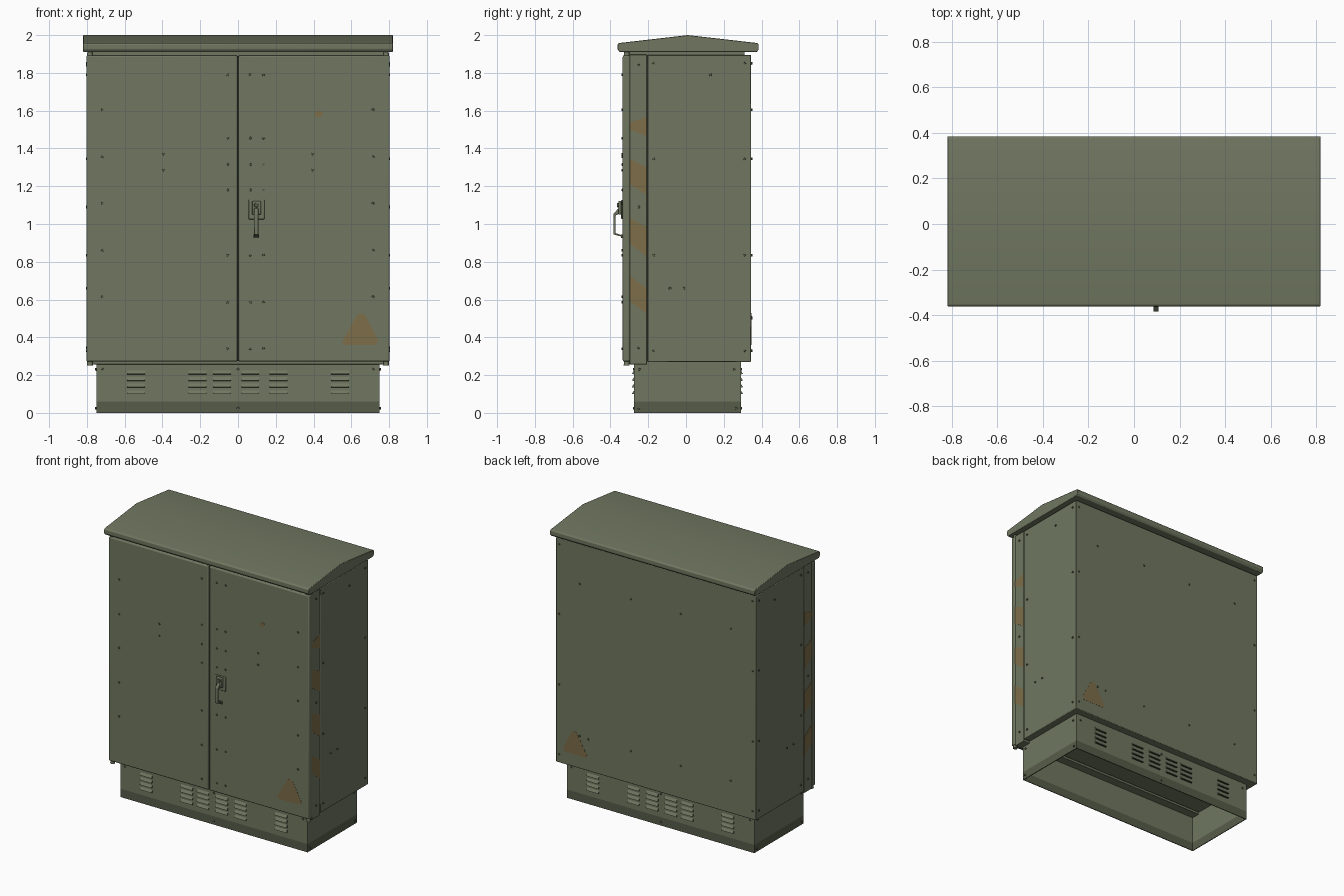
import bpy, bmesh, math
from mathutils import Matrix, Vector

if "Cube" in bpy.data.objects:
    bpy.data.objects.remove(bpy.data.objects["Cube"])


def material(name, rgb):
    m = bpy.data.materials.new(name)
    m.diffuse_color = (*rgb, 1)
    m.use_nodes = True
    m.node_tree.nodes["Principled BSDF"].inputs["Base Color"].default_value = m.diffuse_color
    return m


GREEN = material("olive green paint", (0.162, 0.185, 0.118))
GRIME = material("grimy green paint", (0.095, 0.108, 0.068))
BOLT = material("dark green bolts", (0.09, 0.10, 0.065))
DARK = material("dark gap", (0.03, 0.034, 0.022))
RUST = material("faded orange sticker", (0.205, 0.153, 0.068))


def finish(name, bm, mats, bevel=0, smooth=True):
    bmesh.ops.recalc_face_normals(bm, faces=bm.faces)
    me = bpy.data.meshes.new(name)
    bm.to_mesh(me)
    bm.free()
    ob = bpy.data.objects.new(name, me)
    bpy.context.collection.objects.link(ob)
    for m in mats:
        me.materials.append(m)
    if bevel:
        b = ob.modifiers.new("bevel", 'BEVEL')
        b.width, b.segments, b.limit_method = bevel, 2, 'ANGLE'
    if smooth:
        bpy.ops.object.select_all(action='DESELECT')
        ob.select_set(True)
        bpy.context.view_layer.objects.active = ob
        bpy.ops.object.shade_smooth_by_angle(angle=math.radians(35))
    return ob


def add_box(bm, x0, x1, y0, y1, z0, z1):
    mat = Matrix.Translation(((x0 + x1) / 2, (y0 + y1) / 2, (z0 + z1) / 2))
    mat = mat @ Matrix.Diagonal((x1 - x0, y1 - y0, z1 - z0, 1))
    bmesh.ops.create_cube(bm, size=1, matrix=mat)


def box(name, *dims, mat=GREEN, bevel=0):
    bm = bmesh.new()
    add_box(bm, *dims)
    return finish(name, bm, [mat], bevel)


def add_prism(bm, pts, shift):
    """Extrude a flat polygon of 3D points along a vector."""
    a = [bm.verts.new(p) for p in pts]
    b = [bm.verts.new(Vector(p) + Vector(shift)) for p in pts]
    faces = [bm.faces.new(a), bm.faces.new(b[::-1])]
    for i in range(len(a)):
        j = (i + 1) % len(a)
        faces.append(bm.faces.new((a[i], a[j], b[j], b[i])))
    return faces


def add_rod(bm, pos, direction, r, depth, segs=8):
    rot = Vector(direction).to_track_quat('Z', 'Y').to_matrix().to_4x4()
    bmesh.ops.create_cone(bm, cap_ends=True, segments=segs, radius1=r, radius2=r * 0.85,
                          depth=depth, matrix=Matrix.Translation(pos) @ rot)


# Cabinet shell, door frame and the groove between them
box("cabinet_body", -0.80, 0.80, -0.203, 0.345, 0.27, 1.895, bevel=0.004)
box("frame_groove", -0.797, 0.797, -0.21, -0.198, 0.272, 1.893, mat=DARK)
box("door_frame", -0.80, 0.80, -0.298, -0.207, 0.256, 1.897, bevel=0.003)
box("roof_neck", -0.775, 0.775, -0.31, 0.31, 1.89, 1.918)

# Double doors with a dark gap
box("door_gap", -0.01, 0.01, -0.328, -0.295, 0.275, 1.89, mat=DARK)
for s, side in ((-1, "left"), (1, "right")):
    x0, x1 = sorted((s * 0.003, s * 0.803))
    box(side + "_door", x0, x1, -0.335, -0.296, 0.272, 1.893, bevel=0.008)
    # Hinge pins showing above and below the doors
    bm = bmesh.new()
    for z in (0.265, 1.898):
        add_rod(bm, (s * 0.784, -0.314, z), (0, 0, 1), 0.016, 0.028, 12)
    finish(side + "_hinge_pins", bm, [GREEN])

# Pitched roof
bm = bmesh.new()
prof = [(-0.362, 1.925), (-0.352, 1.911), (0.375, 1.911), (0.385, 1.925),
        (0.385, 1.951), (0.378, 1.958), (0.01, 2.0), (-0.355, 1.958), (-0.362, 1.951)]
add_prism(bm, [(-0.82, y, z) for y, z in prof], (1.64, 0, 0))
finish("roof", bm, [GREEN], bevel=0.003)

# Hollow plinth, grimy along the ground
bm = bmesh.new()
rings = [[bm.verts.new((x, y, z)) for x, y in
          ((-0.75, -0.275), (0.75, -0.275), (0.75, 0.29), (-0.75, 0.29))]
         for z in (0, 0.06, 0.272)]
for k in range(2):
    for i in range(4):
        j = (i + 1) % 4
        f = bm.faces.new((rings[k][i], rings[k][j], rings[k + 1][j], rings[k + 1][i]))
        f.material_index = 1 - k
plinth = finish("plinth", bm, [GREEN, GRIME], smooth=False)
sol = plinth.modifiers.new("wall", 'SOLIDIFY')
sol.thickness, sol.offset = 0.008, -1

# Ventilation louvres on plinth front and back, dark underneath
bm = bmesh.new()
for s, y in ((-1, -0.274), (1, 0.289)):
    for x in (-0.54, -0.215, -0.085, 0.065, 0.215, 0.54):
        for z in (0.21, 0.175, 0.14, 0.105):
            pts = [(x - 0.047, y, z + 0.016), (x - 0.047, y + s * 0.013, z - 0.004),
                   (x - 0.047, y, z - 0.006)]
            add_prism(bm, pts, (0.094, 0, 0))[3].material_index = 1
finish("louvres", bm, [GREEN, DARK], smooth=False)

# Bolts on every side
bm = bmesh.new()


def bolts(axis, level, spots):
    sign = 1 if level > 0 else -1
    for a, z in spots:
        pos, d = ((a, level, z), (0, sign, 0)) if axis == 'y' else ((level, a, z), (sign, 0, 0))
        add_rod(bm, pos, d, 0.0075, 0.010)


rows4 = (1.85, 1.345, 0.835, 0.33)
door_rows = (1.79, 1.455, 1.315, 1.18, 0.835, 0.585, 0.34)
bolts('y', -0.336, [(x, z) for x in (-0.055, 0.065, 0.135) for z in door_rows
                    if not (x > 0.1 and z == 1.18) or x < 0.2])
bolts('y', -0.336, [(x, z) for x in (-0.718, 0.715) for z in (1.605, 1.355, 1.11, 0.86, 0.615)])
bolts('y', -0.336, [(x, z) for x in (-0.395, 0.395) for z in (1.37, 1.285)])
bolts('y', 0.346, [(x, z) for x in (-0.775, 0.775) for z in rows4])
bolts('y', 0.346, [(x, z) for x in (-0.6, -0.2, 0.2, 0.61) for z in (1.605, 0.505)] + [(0.54, 0.5)])
for y in (-0.276, 0.291):
    bolts('y', y, [(-0.715, 0.23), (0, 0.23), (0.715, 0.23), (0, 0.025)])
for s in (-1, 1):
    bolts('x', s * 0.801, [(y, z) for y in (-0.17, 0.31) for z in rows4])
    bolts('x', s * 0.801, [(0.13, 1.79), (-0.085, 0.66), (-0.01, 0.66)])
    bolts('x', s * 0.801, [(-0.25, z) for z in (1.84, 1.09, 0.345)])
    bolts('x', s * 0.751, [(-0.245, 0.23), (0.255, 0.23), (-0.25, 0.025), (0.265, 0.025)])
finish("bolts", bm, [BOLT], smooth=False)

# Swing handle: mounting plate, lock housing and bent bar
box("handle_plate", 0.055, 0.14, -0.343, -0.334, 1.025, 1.128, bevel=0.004)
box("lock_housing", 0.073, 0.122, -0.358, -0.34, 1.05, 1.122, bevel=0.005)
bm = bmesh.new()
add_rod(bm, (0.097, -0.36, 1.10), (0, -1, 0), 0.013, 0.008, 14)
finish("lock_barrel", bm, [BOLT])
bm = bmesh.new()
bar = [(-0.345, 1.095), (-0.384, 1.055), (-0.384, 0.945), (-0.336, 0.932),
       (-0.336, 0.94), (-0.374, 0.952), (-0.374, 1.045), (-0.345, 1.06)]
add_prism(bm, [(0.085, y, z) for y, z in bar], (0.023, 0, 0))
finish("handle_bar", bm, [GREEN], bevel=0.002)
box("handle_catch", 0.082, 0.112, -0.345, -0.334, 0.927, 0.945, mat=BOLT)

# Faded warning triangles (front and back) and a small front sticker
bm = bmesh.new()
tri = [(0.632, 0.52), (0.655, 0.528), (0.675, 0.515), (0.742, 0.385), (0.733, 0.36),
       (0.56, 0.36), (0.552, 0.38)]
add_prism(bm, [(x, -0.3345, z) for x, z in tri], (0, -0.0015, 0))
add_prism(bm, [(x, 0.3445, z) for x, z in tri], (0, 0.0015, 0))
patch = [(0.405, 1.57), (0.435, 1.565), (0.452, 1.585), (0.44, 1.6), (0.41, 1.597)]
add_prism(bm, [(x, -0.3345, z) for x, z in patch], (0, -0.0015, 0))

# Slanted stickers down both sides of the door frame: front top/bottom, rear top/bottom
for f1, f0, r1, r0 in ((1.54, 1.50, 1.565, 1.465), (1.345, 1.21, 1.30, 1.155),
                       (1.03, 0.895, 0.985, 0.83), (0.725, 0.59, 0.66, 0.525)):
    for s in (-1, 1):
        quad = [(-0.296, f1), (-0.296, f0), (-0.209, r0), (-0.209, r1)]
        add_prism(bm, [(s * 0.7995, y, z) for y, z in quad], (s * 0.002, 0, 0))
finish("stickers", bm, [RUST], smooth=False)
